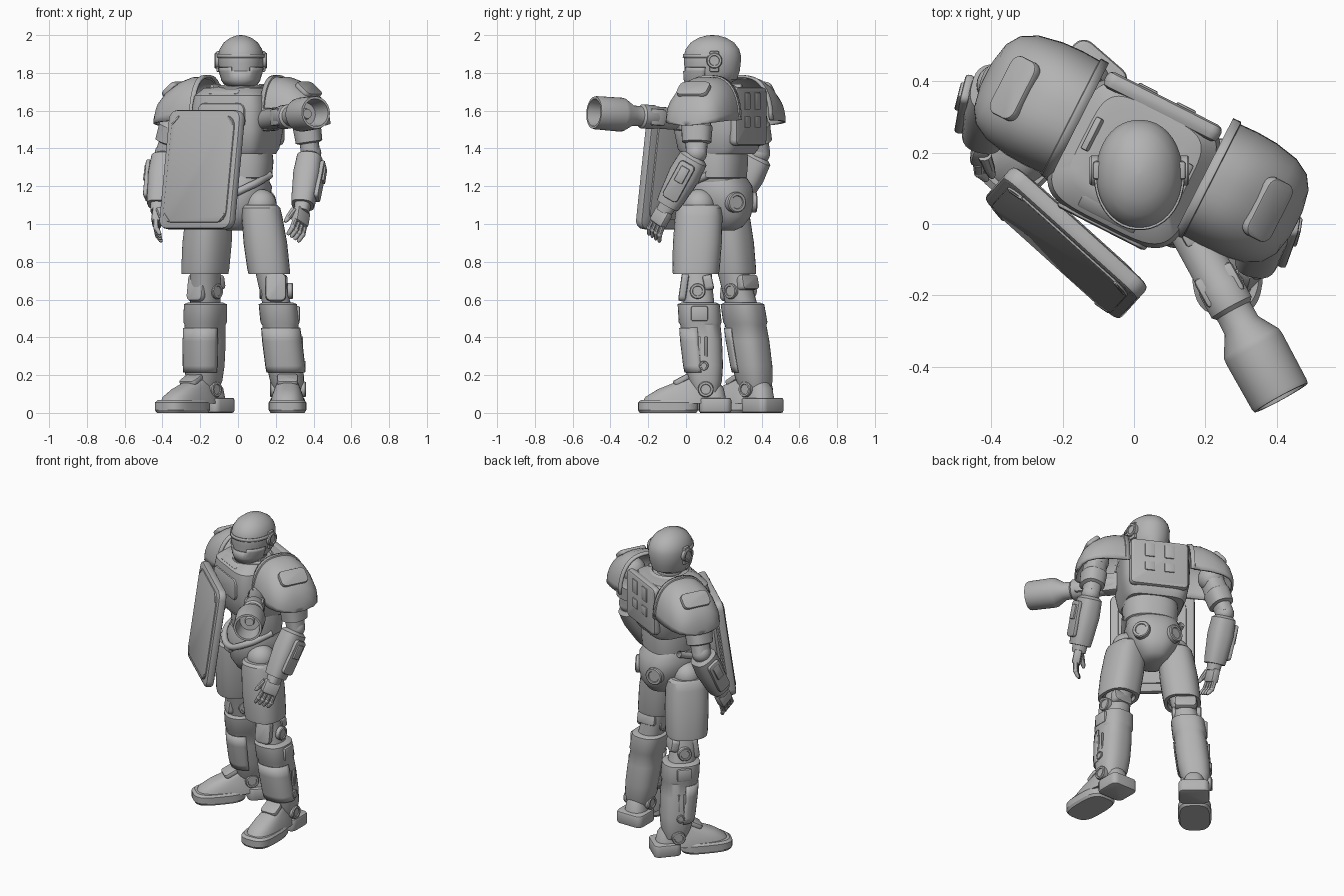
import bpy, bmesh, math
from mathutils import Matrix, Vector

cube = bpy.data.objects.get("Cube")
if cube:
    bpy.data.objects.remove(cube, do_unlink=True)

GREY = (0.45, 0.45, 0.45, 1)
mat = bpy.data.materials.new("armour_grey")
mat.use_nodes = True
mat.diffuse_color = GREY
bsdf = mat.node_tree.nodes["Principled BSDF"]
bsdf.inputs["Base Color"].default_value = GREY
bsdf.inputs["Roughness"].default_value = 0.6

T = lambda x, y, z: Matrix.Translation((x, y, z))
R = lambda deg, axis: Matrix.Rotation(math.radians(deg), 4, axis)


def finish(name, bm, M, thick=0):
    bmesh.ops.recalc_face_normals(bm, faces=bm.faces)
    me = bpy.data.meshes.new(name)
    bm.transform(M)
    bm.to_mesh(me)
    bm.free()
    me.materials.append(mat)
    for p in me.polygons:
        p.use_smooth = True
    me.set_sharp_from_angle(angle=math.radians(32))
    ob = bpy.data.objects.new(name, me)
    bpy.context.scene.collection.objects.link(ob)
    if thick:
        mod = ob.modifiers.new("thickness", "SOLIDIFY")
        mod.thickness = abs(thick)
        mod.offset = 1 if thick > 0 else -1
    return ob


def loft(name, secs, M=Matrix(), p=2.0, n=32, keep=None, thick=0):
    """Skin superellipse sections (cx, cy, z, rx, ry); keep filters faces of an open shell."""
    bm = bmesh.new()
    rings = []
    for cx, cy, z, rx, ry in secs:
        ring = []
        for i in range(n):
            a = 2 * math.pi * (i + 0.5) / n
            c, s = math.cos(a), math.sin(a)
            ring.append(bm.verts.new((cx + rx * math.copysign(abs(c) ** (2 / p), c),
                                      cy + ry * math.copysign(abs(s) ** (2 / p), s), z)))
        rings.append(ring)
    for a, b in zip(rings, rings[1:]):
        for i in range(n):
            j = (i + 1) % n
            bm.faces.new((a[i], a[j], b[j], b[i]))
    if keep:
        bad = [f for f in bm.faces if not keep(f.calc_center_median())]
        bmesh.ops.delete(bm, geom=bad, context="FACES")
    else:
        bm.faces.new(rings[0][::-1])
        bm.faces.new(rings[-1])
    return finish(name, bm, M, thick)


def box(name, size, M, bevel=0.008, corner=0, axis=1):
    """Bevelled box; corner rounds the edges that run along the given axis."""
    bm = bmesh.new()
    bmesh.ops.create_cube(bm, size=1)
    bm.transform(Matrix.Diagonal((*size, 1)))
    if corner:
        along = [e for e in bm.edges if abs((e.verts[0].co - e.verts[1].co)[axis]) > 1e-5]
        bmesh.ops.bevel(bm, geom=along, offset=corner, segments=4, profile=0.5, affect="EDGES")
    rim = [e for e in bm.edges if e.calc_face_angle(0) > 0.6]
    bmesh.ops.bevel(bm, geom=rim, offset=bevel, segments=2, profile=0.5, affect="EDGES")
    return finish(name, bm, M)


def ball(name, r, c):
    bm = bmesh.new()
    bmesh.ops.create_uvsphere(bm, u_segments=24, v_segments=14, radius=r)
    return finish(name, bm, T(*c))


def disc(name, r, h, M):
    """Stepped round cap along local z."""
    return loft(name, [(0, 0, z, q, q) for z, q in
                       ((-h / 2, r), (h * .35, r), (h / 2, r * .9), (h / 2, r * .65), (h * .35, r * .6))], M, n=24)


def frame(a, b, out):
    z = (Vector(b) - Vector(a)).normalized()
    x = Vector(out)
    x = (x - z * x.dot(z)).normalized()
    m = Matrix((x, z.cross(x), z)).transposed().to_4x4()
    m.translation = a
    return m


def limb(name, a, b, prof, out=(1, 0.01, 0), p=2.0, n=24):
    """Round limb from a to b; prof holds (fraction, rx, ry)."""
    L = (Vector(b) - Vector(a)).length
    return loft(name, [(0, 0, t * L, rx, ry) for t, rx, ry in prof], frame(a, b, out), p, n)


def tube(name, pts, r, M):
    cu = bpy.data.curves.new(name, "CURVE")
    cu.dimensions = "3D"
    cu.bevel_depth = r
    cu.bevel_resolution = 3
    sp = cu.splines.new("BEZIER")
    sp.bezier_points.add(len(pts) - 1)
    for bp, co in zip(sp.bezier_points, pts):
        bp.co = co
        bp.handle_left_type = bp.handle_right_type = "AUTO"
    cu.materials.append(mat)
    ob = bpy.data.objects.new(name, cu)
    ob.matrix_world = M
    bpy.context.scene.collection.objects.link(ob)


# Torso, turned towards the right
B = T(0, .17, 0) @ R(-27, "Z")
loft("chest", [(0, 0, 1.37, .175, .16), (0, 0, 1.40, .19, .18), (0, 0, 1.5, .208, .197), (0, 0, 1.62, .21, .2),
               (0, 0, 1.68, .20, .19), (0, .01, 1.72, .16, .15), (0, .01, 1.725, .13, .12)], B, 4.5, 48)
loft("abdomen", [(.015, .01, 1.16, .13, .12), (.015, .01, 1.24, .15, .13), (.015, .01, 1.245, .16, .138),
                 (.015, .01, 1.33, .168, .145), (.015, .01, 1.40, .16, .14)], B, 2.4)
loft("pelvis", [(0, .01, .965, .05, .08), (0, .015, .985, .085, .12), (0, .018, 1.04, .125, .158),
                (0, .015, 1.12, .158, .172), (0, .01, 1.2, .168, .165), (0, 0, 1.255, .15, .135)], B, 2.4)
tube("belt", [(-.175, .03, 1.26), (-.13, -.12, 1.2), (0, -.175, 1.15), (.13, -.12, 1.2), (.175, .03, 1.26)], .02, B)
box("belt_buckle", (.07, .03, .05), B @ T(0, -.175, 1.14))
box("breast_plate", (.28, .03, .14), B @ T(0, -.191, 1.57), .012, .04)
box("collar_plate", (.18, .05, .04), B @ T(0, -.15, 1.69) @ R(35, "X"), .01)
box("back_plate", (.36, .05, .31), B @ T(0, .178, 1.57), .018, .03)
for s in (-1, 1):
    for z, h in ((1.65, .09), (1.54, .06)):
        box("back_vent", (.06, .014, h), B @ T(s * .06, .202, z), .005)
    disc("hip_disc", .055, .04, B @ T(s * .1, .155, 1.115) @ R(s * -33, "Z") @ R(-90, "X"))
    box("neck_fin", (.02, .10, .05), B @ T(s * .135, .02, 1.715) @ R(s * 25, "Y"), .005)
    # Shoulder guards: arched vaults, open to the chest and closed at the outer end
    gy = .055 if s > 0 else .035
    gm = B @ frame((0, gy, 1.52), (s, gy, 1.52), (0, 1, 0))
    loft("shoulder_guard", [(0, 0, u, r, h) for u, r, h in (
        (.19, .184, .268), (.215, .185, .268), (.217, .178, .260), (.27, .180, .258), (.33, .177, .237),
        (.40, .163, .192), (.445, .138, .142), (.47, .10, .09), (.482, .04, .03), (.483, .004, .004))],
         gm, 2.5, 48, keep=lambda c, s=s: c.y * s > .0005, thick=-.014)
    box("shoulder_panel", (.10, .18, .028), B @ T(s * .392, gy, 1.712) @ R(s * 42, "Y"), .006, .03, 2)

# Head and neck
H = T(.015, .14, 0)
loft("neck", [(0, .01, 1.6, .085, .085), (0, .01, 1.7, .075, .075), (0, .01, 1.8, .075, .075)], H)
loft("neck_ring", [(0, 0, 1.69, .13, .135), (0, 0, 1.725, .125, .13), (0, 0, 1.735, .11, .115),
                   (0, 0, 1.70, .09, .09)], H)
loft("helmet", [(0, -.05, 1.71, .045, .07), (0, -.035, 1.73, .075, .10), (0, -.008, 1.765, .10, .138),
                (0, -.002, 1.81, .114, .147), (0, 0, 1.85, .120, .150), (0, 0, 1.89, .121, .152),
                (0, 0, 1.925, .113, .142), (0, 0, 1.96, .091, .116), (0, 0, 1.985, .058, .075),
                (0, 0, 1.997, .025, .033), (0, 0, 2.0, .004, .005)], H, 2.1, 40)
loft("brow_band", [(0, 0, 1.88, .122, .152), (0, 0, 1.90, .120, .150)], H, 2.1, 40,
     keep=lambda c: c.y < .03, thick=.006)
loft("face_guard", [(0, -.035, 1.732, .077, .102), (0, -.008, 1.766, .101, .139), (0, -.002, 1.81, .115, .148),
                    (0, 0, 1.83, .118, .150)], H, 2.1, 40,
     keep=lambda c: c.y < -.035 and (c.z < 1.81 or abs(c.x) > .04), thick=.006)
for s in (-1, 1):
    disc("ear_disc", .042, .035, H @ T(s * .122, .01, 1.865) @ R(s * 90, "Y"))
    box("ear_mount", (.025, .05, .11), H @ T(s * .117, .01, 1.86), .006)


# Legs: hip, thigh end, knee and ankle points, with the foot centre and yaw
def leg(s, side, hip, end, knee, ankle, foot, yaw):
    M = R(yaw, "Z")
    hip, end, knee, ankle = (M.inverted() @ Vector(v) for v in (hip, end, knee, ankle))

    def secs(rows, a=knee, b=ankle):
        out = []
        for z, rx, ry in rows:
            c = a.lerp(b, (a.z - z) / (a.z - b.z))
            out.append((c.x, c.y, z, rx, ry))
        return out

    def at(z, dx=0, dy=0):
        c = secs([(z, 0, 0)])[0]
        return M @ T(c[0] + dx, c[1] + dy, z)

    ball(side + "_hip_ball", .085, M @ hip)
    loft(side + "_thigh", secs([(1.10, .09, .105), (1.085, .102, .12), (1.04, .108, .126), (.9, .116, .130),
                                (.76, .113, .126), (.735, .110, .122), (.735, .09, .10), (.76, .085, .095)],
                               hip, end), M, 2.5)
    limb(side + "_knee_joint", M @ end.lerp(hip, .15), M @ knee.lerp(ankle, .2),
         [(0, .075, .08), (.5, .073, .079), (1, .075, .085)], M.col[0].to_3d(), 2.3)
    loft(side + "_shin", secs([(.585, .08, .09), (.575, .102, .112), (.48, .104, .114), (.465, .096, .107),
                               (.38, .100, .108), (.25, .098, .102), (.17, .09, .09), (.11, .07, .07)]), M, 2.5)
    loft(side + "_shin_guard", secs([(.45, .098, .108), (.38, .101, .109), (.25, .100, .104), (.215, .098, .10)]),
         M, 2.5, keep=lambda c: c.y < secs([(c.z, 0, 0)])[0][1] - .02, thick=.006)
    box(side + "_knee_pad", (.11, .04, .15), at(.665, 0, -.072) @ R(-8, "X"), .012, .03)
    box(side + "_calf_band", (.13, .05, .08), at(.69, 0, .06) @ R(12, "X"), .01, .02)
    for d in (-1, 1):
        disc(side + "_knee_disc", .042, .03, at(.645, d * .074) @ R(d * 90, "Y"))
        disc(side + "_ankle_disc", .042, .04, at(.125, d * .075) @ R(d * 90, "Y"))
    box(side + "_cuff_block", (.025, .09, .08), at(.525, s * .1), .01)
    for dy in (-.015, .02):
        box(side + "_shin_slot", (.012, .014, .11), at(.35, s * .101, dy), .004)
    disc(side + "_shin_bolt", .025, .02, at(.25, s * .098) @ R(s * 90, "Y"))
    # Foot: split sole, sloped upper, tongue flap
    F = T(*foot, 0) @ M
    loft(side + "_toe_sole", [(0, -.09, 0, .09, .15), (0, -.09, .015, .1, .16), (0, -.09, .055, .1, .16),
                              (0, -.085, .068, .09, .148)], F, 3.2)
    box(side + "_heel_sole", (.185, .17, .08), F @ T(0, .16, .04), .012, .035, 2)
    loft(side + "_foot_upper", [(0, -.03, .05, .09, .20), (0, -.025, .085, .085, .185), (0, -.005, .125, .07, .14),
                                (0, .04, .165, .055, .085), (0, .08, .19, .045, .045)], F, 2.6)
    box(side + "_foot_tongue", (.11, .09, .03), F @ T(0, -.02, .175) @ R(28, "X"), .008, .02, 2)
    loft(side + "_heel", [(0, .14, .06, .07, .08), (0, .135, .13, .06, .07), (0, .125, .17, .045, .05)], F, 2.4)


leg(1, "left", (.12, .07, 1.1), (.165, .052, .735), (.208, .065, .6), (.265, .105, .12), (.262, -.005), 0)
leg(-1, "right", (-.15, .205, 1.1), (-.175, .245, .735), (-.172, .295, .6), (-.18, .37, .12), (-.235, .285), -41)


# Arms: shoulder, elbow and wrist points; grip is the direction of the back of the hand
def arm(s, side, S, E, W, out, grip):
    S, E, W, out, grip = map(Vector, (S, E, W, out, grip))
    d = (W - E).normalized()
    ball(side + "_shoulder_ball", .08, S)
    limb(side + "_upper_arm", S, E, [(0, .064, .07), (.35, .066, .074), (.4, .074, .082), (.75, .07, .077),
                                     (.78, .05, .058), (1, .05, .055)], out, 2.5)
    ball(side + "_elbow", .056, E)
    limb(side + "_forearm", E, W, [(.05, .05, .055), (.1, .068, .078), (.4, .074, .084), (.85, .064, .068),
                                   (.95, .060, .062), (.95, .042, .046), (1.08, .038, .042)], out, 2.6)
    Fm = frame(E, W, out)
    L = (W - E).length
    box(side + "_forearm_plate", (.025, .09, .22), Fm @ T(.074, 0, L * .5) @ R(-2, "Y"), .008, .02, 0)
    box(side + "_forearm_module", (.02, .05, .09), Fm @ T(.088, 0, L * .38), .006)
    # Relaxed hand with curled fingers
    Hm = frame(W, W + d, grip)
    box(side + "_palm", (.05, .10, .09), Hm @ T(0, 0, .055), .014)
    for i in range(4):
        y = (i - 1.5) * .026
        k1, k2, k3 = (Hm @ Vector(v) for v in ((0, y, .09), (-.008, y * 1.1, .14), (-.035, y * 1.1, .178)))
        limb(side + "_finger", k1, k2, [(0, .016, .0135), (1, .0145, .013)], grip, n=10)
        ball(side + "_knuckle", .0145, k2)
        limb(side + "_fingertip", k2, k3, [(0, .014, .013), (.8, .011, .011), (1, .006, .006)], grip, n=10)
    a, b = Hm @ Vector((-.012, s * .045, .03)), Hm @ Vector((-.045, s * .068, .11))
    limb(side + "_thumb", a, b, [(0, .019, .018), (.6, .016, .015), (.9, .011, .011), (1, .006, .006)], grip, n=10)


arm(1, "left", (.35, .06, 1.61), (.385, .055, 1.375), (.34, -.105, 1.085), (1, -.15, 0), (1, -1, 0))
arm(-1, "right", (-.315, .345, 1.61), (-.385, .39, 1.375), (-.422, .245, 1.085), (-1, .25, 0), (-1, .1, 0))

# Shield, held across the front with its lower edge forward
Sh = T(-.19, -.053, 1.287) @ R(-42, "Z") @ R(-8, "X")
box("shield_body", (.51, .05, .635), Sh, .014, .05)
box("shield_face", (.45, .02, .57), Sh @ T(0, -.022, 0), .006, .06)
box("shield_back_panel", (.41, .016, .53), Sh @ T(0, .026, 0), .005, .05)
box("shield_grip", (.05, .05, .22), Sh @ T(-.08, .045, 0), .01)
for sx in (-1, 1):
    for sz in (-1, 1):
        box("shield_corner_bracket", (.06, .010, .012), Sh @ T(sx * .195, -.03, sz * .26) @ R(sx * sz * 45, "Y"), .003)

# Launcher with hollow flared muzzle
G0, G1 = Vector((.135, .02, 1.55)), Vector((.412, -.487, 1.59))
Gm = frame(G0, G1, (.87, .46, 0))
GL = (G1 - G0).length
loft("launcher", [(0, 0, t * GL, r, r) for t, r in (
    (0, .05), (.05, .058), (.36, .058), (.38, .064), (.50, .064), (.52, .053), (.60, .054), (.70, .088),
    (.73, .09), (.98, .088), (1, .085), (1, .073), (.95, .069), (.80, .06), (.80, .03), (.84, .025))], Gm)
box("launcher_housing", (.12, .09, .09), Gm @ T(0, 0, GL * .38), .012)
box("launcher_mount", (.08, .12, .10), Gm @ T(.01, 0, .04), .012)
